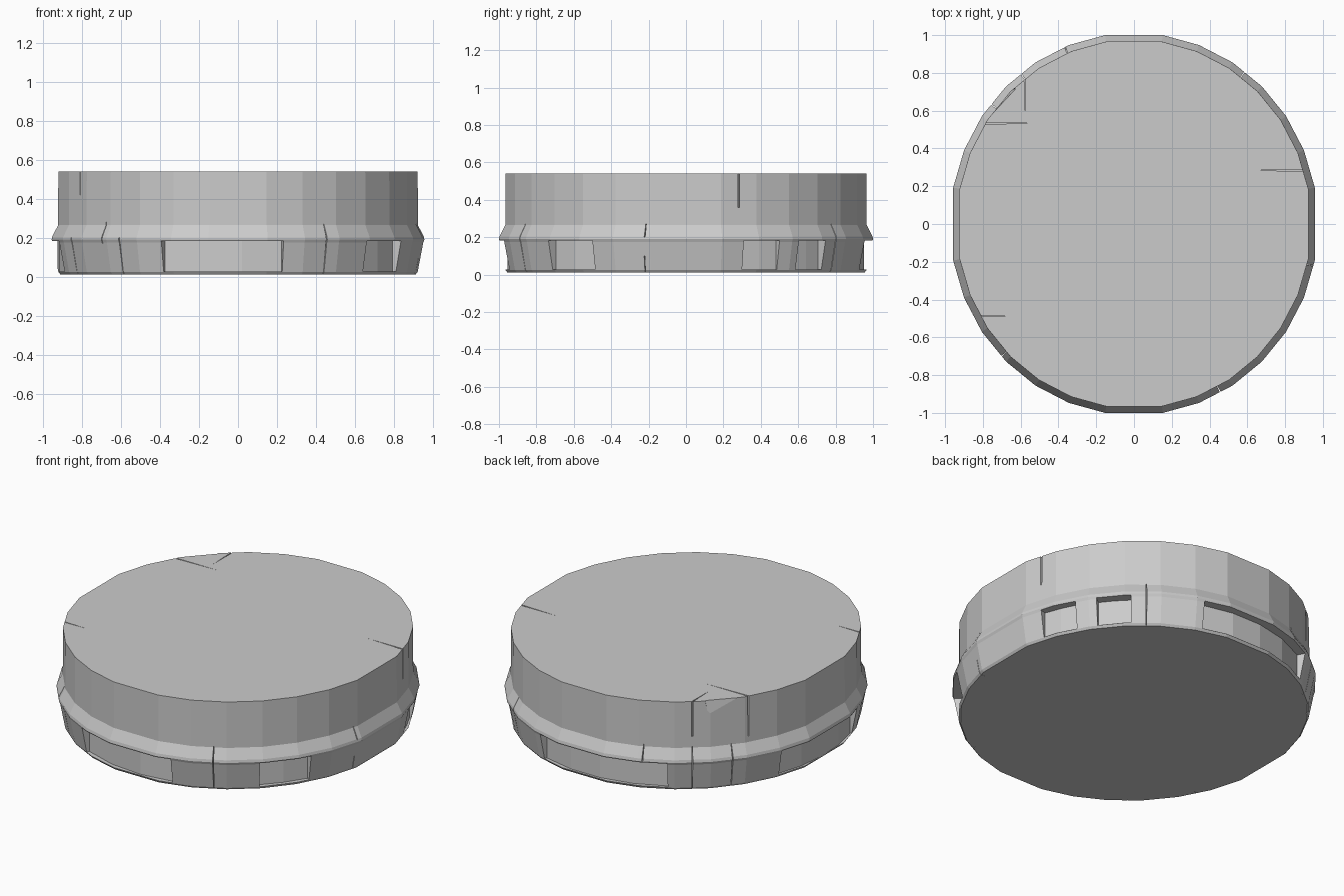
import bpy, bmesh
from math import sin, cos, radians, atan2, sqrt

if "Cube" in bpy.data.objects:
    bpy.data.objects.remove(bpy.data.objects["Cube"])


def new_object(name, bm):
    bmesh.ops.recalc_face_normals(bm, faces=bm.faces)
    mesh = bpy.data.meshes.new(name)
    bm.to_mesh(mesh)
    bm.free()
    ob = bpy.data.objects.new(name, mesh)
    bpy.context.collection.objects.link(ob)
    return ob


def outline():
    # rounded outline with short flats on all four sides
    quarter = [(0.975 * cos(radians(t)), 1.0 * sin(radians(t)) / sin(radians(81)))
               for t in [11 + 70 * i / 6 for i in range(7)]]
    half = quarter + [(-x, y) for x, y in reversed(quarter)]
    return half + [(-x, -y) for x, y in half]


def loft(rings):
    # rings: (inset, z) pairs, closed by flat caps
    bm = bmesh.new()
    loops = []
    for inset, z in rings:
        loop = []
        for x, y in outline():
            k = 1 - inset / sqrt(x * x + y * y)
            loop.append(bm.verts.new((x * k, y * k, z)))
        loops.append(loop)
    n = len(loops[0])
    for a, b in zip(loops, loops[1:]):
        for i in range(n):
            bm.faces.new((a[i], a[(i + 1) % n], b[(i + 1) % n], b[i]))
    bm.faces.new(loops[0])
    bm.faces.new(loops[-1])
    return bm


def prism(points, z0, z1):
    bm = bmesh.new()
    lo = [bm.verts.new((x, y, z0)) for x, y in points]
    hi = [bm.verts.new((x, y, z1)) for x, y in points]
    n = len(points)
    for i in range(n):
        bm.faces.new((lo[i], lo[(i + 1) % n], hi[(i + 1) % n], hi[i]))
    bm.faces.new(lo)
    bm.faces.new(hi)
    return new_object("cutter", bm)


def on_ellipse(a, k):
    t = radians(a)
    return 0.965 * k * cos(t), 1.0 * k * sin(t)


def cut(target, cutter):
    mod = target.modifiers.new("cut", 'BOOLEAN')
    mod.operation = 'DIFFERENCE'
    mod.solver = 'EXACT'
    mod.object = cutter
    cutter.hide_render = True
    bpy.context.view_layer.objects.active = target
    bpy.ops.object.modifier_apply(modifier=mod.name)
    bpy.data.objects.remove(cutter)


def recess(target, a0, a1, z0, z1, k):
    # shallow arc-shaped pocket in the lower wall
    n = max(2, round((a1 - a0) / 11))
    angles = [a0 + (a1 - a0) * i / n for i in range(n + 1)]
    pts = [on_ellipse(a, k) for a in angles] + [on_ellipse(a, 1.15) for a in reversed(angles)]
    cut(target, prism(pts, z0, z1))


def side_crack(target, a, z0, z1, width=0.012, k=0.93):
    x0, y0 = on_ellipse(a, k)
    x1, y1 = on_ellipse(a, 1.1)
    d = atan2(y1 - y0, x1 - x0)
    ox, oy = -sin(d) * width / 2, cos(d) * width / 2
    cut(target, prism([(x0, y0), (x1 + ox, y1 + oy), (x1 - ox, y1 - oy)], z0, z1))


def flat_crack(target, tip, end, z0, z1, width=0.012):
    # wedge slit opening towards the rim
    d = atan2(end[1] - tip[1], end[0] - tip[0])
    ox, oy = -sin(d) * width / 2, cos(d) * width / 2
    cut(target, prism([tip, (end[0] + ox, end[1] + oy), (end[0] - ox, end[1] - oy)], z0, z1))


# main slab: tapered foot, bulging belt, straight upper wall
slab = new_object("stone_slab", loft([
    (0.045, 0.012), (0.035, 0.025), (0.006, 0.175), (0.0, 0.19),
    (0.003, 0.205), (0.034, 0.265), (0.035, 0.54)]))

# pockets under the belt
for a0, a1, k in ((246, 284, 0.955), (313, 330, 0.95), (18, 30, 0.96), (37, 48, 0.95),
                  (72, 120, 0.958), (158, 198, 0.96)):
    recess(slab, a0, a1, 0.027, 0.182, k)

# cracks round the belt and foot
for a, z0, z1 in ((231, -0.1, 0.20), (224, 0.17, 0.28), (298, -0.1, 0.27), (347, 0.0, 0.1),
                  (347.3, 0.2, 0.27), (53, -0.1, 0.27), (128, -0.1, 0.27),
                  (141, -0.1, 0.27), (208, -0.1, 0.2), (112, 0.19, 0.28)):
    side_crack(slab, a, z0, z1)

# cracks in the top face
for tip, end, z0 in (((-0.5, 0.535), (-0.95, 0.53), 0.30), ((-0.575, 0.58), (-0.58, 0.9), 0.33),
                     ((0.66, 0.285), (1.0, 0.28), 0.36), ((-0.66, -0.488), (-0.95, -0.487), 0.42)):
    flat_crack(slab, tip, end, z0, 0.7)

# chipped corner on the back left
bm = bmesh.new()
top = [(-0.755, 0.565), (-0.615, 0.715), (-0.80, 0.90), (-0.95, 0.75)]
low = [(-0.705, 0.69), (-0.685, 0.71), (-0.80, 0.90), (-0.95, 0.75)]
hi = [bm.verts.new((x, y, 0.60)) for x, y in top]
lo = [bm.verts.new((x, y, 0.28)) for x, y in low]
bmesh.ops.convex_hull(bm, input=hi + lo)
cut(slab, new_object("cutter", bm))
